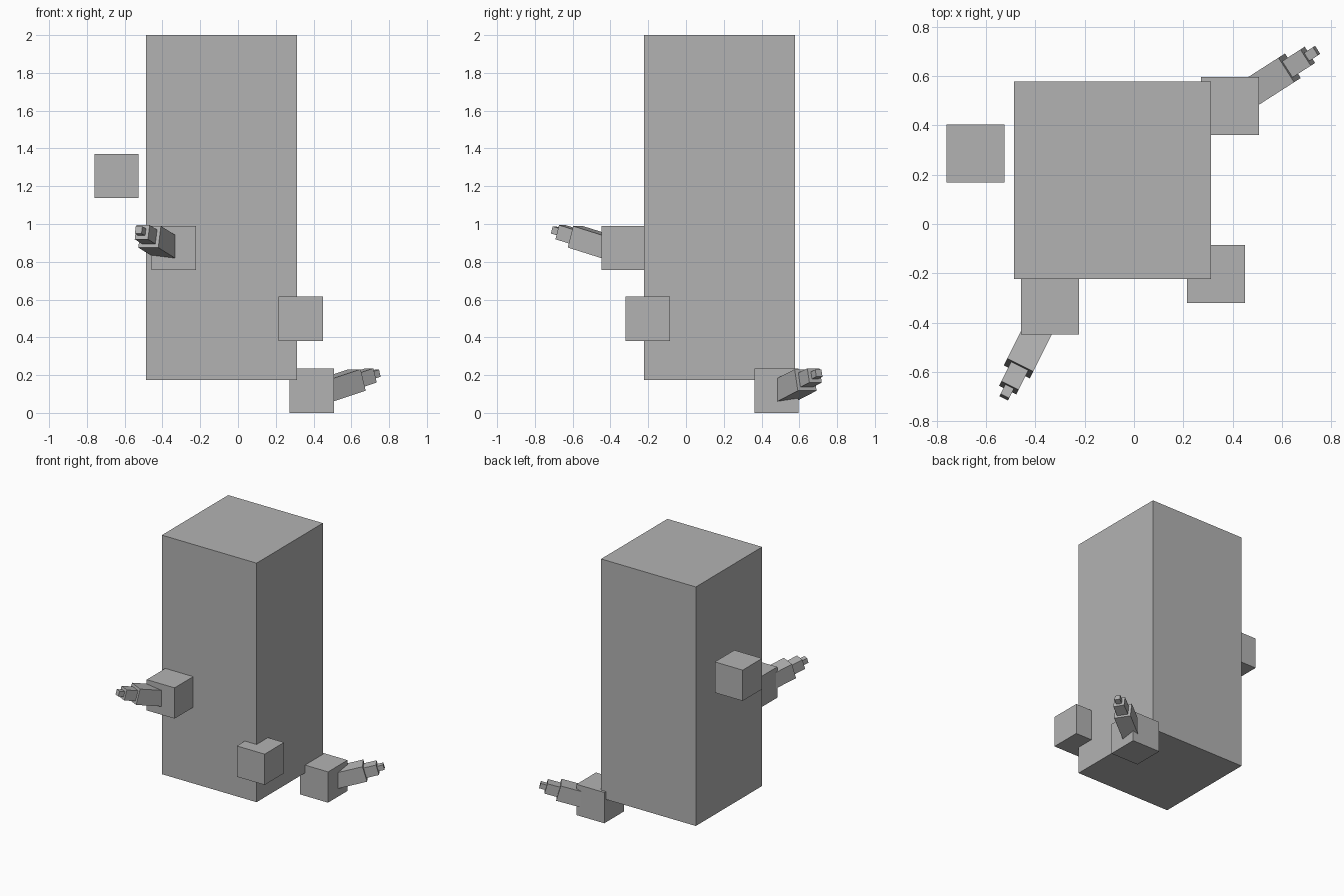
import bpy
from mathutils import Vector, Matrix

if "Cube" in bpy.data.objects:
    bpy.data.objects.remove(bpy.data.objects["Cube"])

grey = bpy.data.materials.new("plain grey")
grey.diffuse_color = (0.45, 0.45, 0.45, 1)
grey.use_nodes = True
grey.node_tree.nodes["Principled BSDF"].inputs["Base Color"].default_value = grey.diffuse_color


def box(name, size, matrix):
    """Flat-faced box of the given size, placed by a matrix."""
    bpy.ops.mesh.primitive_cube_add(size=1)
    ob = bpy.context.object
    ob.name = name
    ob.data.transform(matrix @ Matrix.Diagonal((*size, 1)))
    ob.data.materials.append(grey)
    return ob


def arm(name, start, direction):
    """Three stepped square segments, thinner towards the tip."""
    d = Vector(direction).normalized()
    side = d.cross(Vector((0, 0, 1))).normalized()
    rot = Matrix((side, d, side.cross(d))).transposed().to_4x4()
    steps = ((0.0, 0.297, 0.118), (0.28, 0.388, 0.078), (0.37, 0.432, 0.039))
    for i, (a, b, w) in enumerate(steps):
        centre = Vector(start) + d * (a + b) / 2
        box(f"{name}_segment_{i + 1}", (w, b - a, w), Matrix.Translation(centre) @ rot)


# Tall main block
box("main_block", (0.80, 0.80, 1.825), Matrix.Translation((-0.087, 0.177, 1.0875)))

# Four small cubes around it
CUBE = 0.235
cubes = {
    "left_cube": (-0.643, 0.285, 1.254),
    "front_cube": (-0.340, -0.330, 0.873),
    "corner_cube": (0.332, -0.203, 0.498),
    "back_cube": (0.390, 0.479, 0.1175),
}
for name, pos in cubes.items():
    box(name, (CUBE,) * 3, Matrix.Translation(pos))

# Stepped arms rising out of two of the cubes
arm("front_arm", (-0.340, -0.330, 0.852), (-0.447, -0.894, 0.28))
arm("back_arm", (0.390, 0.479, 0.094), (0.842, 0.539, 0.28))
